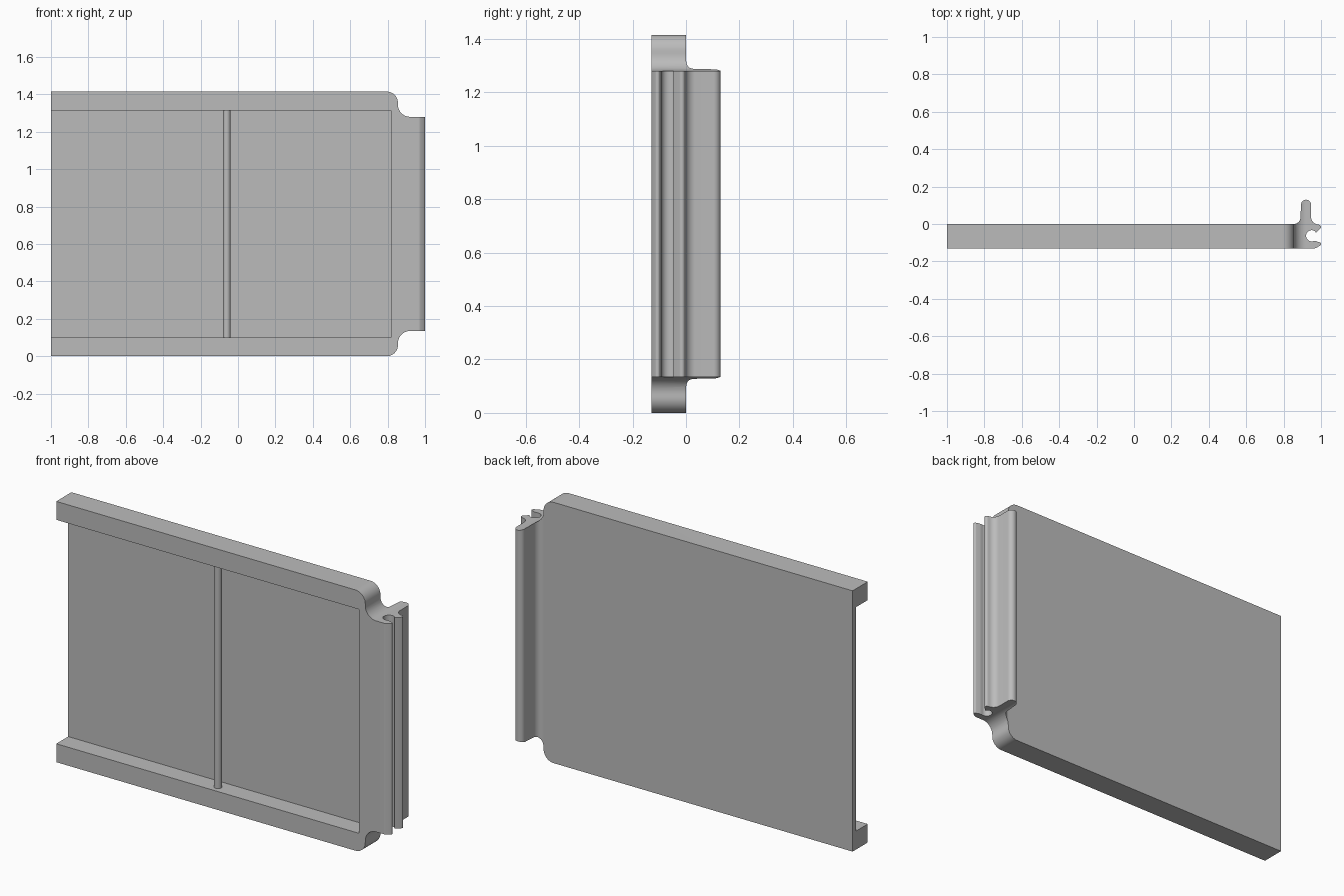
import bpy
import bmesh
from math import cos, sin, radians
from mathutils import Vector

cube = bpy.data.objects.get("Cube")
if cube:
    bpy.data.objects.remove(cube, do_unlink=True)

HEIGHT = 1.415
FRONT = -0.13

grey = bpy.data.materials.new("plain grey")
grey.use_nodes = True
grey.diffuse_color = (0.5, 0.5, 0.5, 1)
grey.node_tree.nodes["Principled BSDF"].inputs["Base Color"].default_value = (0.5, 0.5, 0.5, 1)


def arc(cx, cy, r, start, end, steps=10):
    angles = [radians(start + (end - start) * i / steps) for i in range(steps + 1)]
    return [(cx + r * cos(a), cy + r * sin(a)) for a in angles]


def extrude(name, points, direction):
    """Prism from a closed 3D outline."""
    bm = bmesh.new()
    face = bm.faces.new([bm.verts.new(p) for p in points])
    result = bmesh.ops.extrude_face_region(bm, geom=[face])
    moved = [v for v in result["geom"] if isinstance(v, bmesh.types.BMVert)]
    bmesh.ops.translate(bm, verts=moved, vec=Vector(direction))
    bmesh.ops.recalc_face_normals(bm, faces=bm.faces)
    mesh = bpy.data.meshes.new(name)
    bm.to_mesh(mesh)
    bm.free()
    mesh.materials.append(grey)
    obj = bpy.data.objects.new(name, mesh)
    bpy.context.collection.objects.link(obj)
    return obj


def activate(obj):
    bpy.ops.object.select_all(action='DESELECT')
    obj.select_set(True)
    bpy.context.view_layer.objects.active = obj


def cut(obj, cutter, operation):
    mod = obj.modifiers.new(operation.title(), 'BOOLEAN')
    mod.operation = operation
    mod.solver = 'EXACT'
    mod.object = cutter
    activate(obj)
    bpy.ops.object.modifier_apply(modifier=mod.name)
    bpy.data.objects.remove(cutter, do_unlink=True)


# Panel cross-section: slab, clip with round socket, rear fin
section = [(-1, FRONT)]
section += arc(0.965, -0.11, 0.02, -90, -60, 3)
section += arc(0.99, -0.107, 0.01, -50, 100, 6)
section += [(0.974, -0.092)]
section += arc(0.95, -0.063, 0.03, -75, -305, 18)
section += [(0.973, -0.047)]
section += arc(0.988, -0.016, 0.012, -40, 80, 6)
section += arc(0.987, 0.037, 0.04, 265, 185, 8)
section += arc(0.92, 0.103, 0.027, 0, 180, 14)
section += arc(0.855, 0.035, 0.035, 0, -90, 8)
section += [(-1, 0)]
panel = extrude("panel_with_clip", [(x, y, 0) for x, y in section], (0, 0, HEIGHT))

# Front silhouette with S-shaped shoulders, mirrored top to bottom
shoulder = arc(0.795, 0.06, 0.06, -90, 0) + arc(0.92, 0.07, 0.065, 180, 90)
shoulder += [(1.1, 0.135)]
outline = [(-1.1, 0)] + shoulder
outline += [(x, HEIGHT - z) for x, z in reversed(outline)]
cut(panel, extrude("outline_cutter", [(x, -0.3, z) for x, z in outline], (0, 0.6, 0)), 'INTERSECT')

# Front recess, open at the right-hand end
recess = [(-1.1, 0.1), (0.818, 0.1), (0.818, HEIGHT - 0.1), (-1.1, HEIGHT - 0.1)]
cut(panel, extrude("recess_cutter", [(x, -0.3, z) for x, z in recess], (0, 0.272, 0)), 'DIFFERENCE')

# Upright rod between the rails
ring = arc(-0.06, -0.085, 0.02, 0, 360, 32)[:-1]
rod = extrude("upright_rod", [(x, y, 0.1) for x, y in ring], (0, 0, HEIGHT - 0.2))

for obj in (panel, rod):
    activate(obj)
    bpy.ops.object.shade_smooth_by_angle(angle=radians(30))
